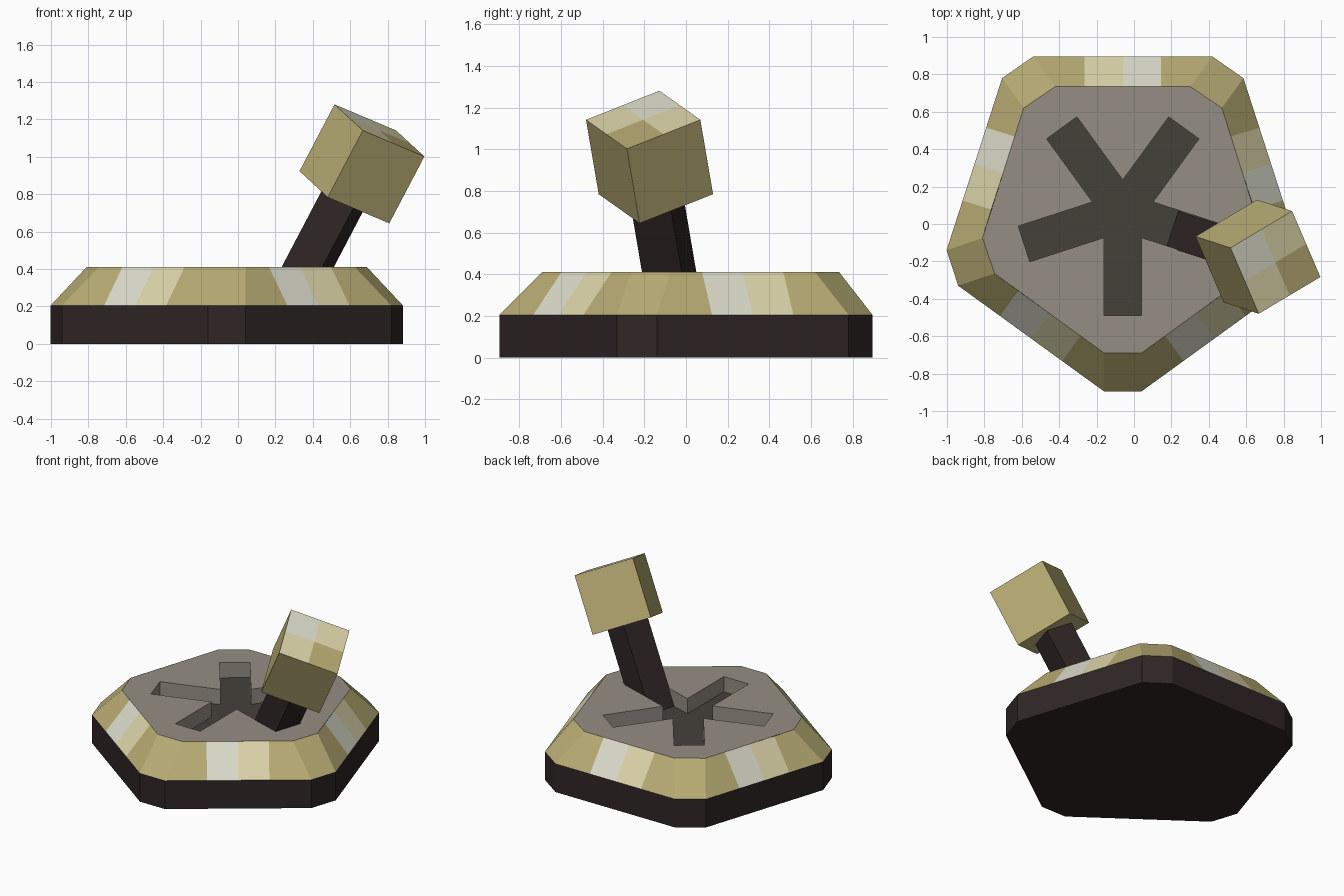
import bpy, bmesh, math
from mathutils import Vector, Matrix

if "Cube" in bpy.data.objects:
    bpy.data.objects.remove(bpy.data.objects["Cube"])


def material(name, rgb):
    lin = [((c / 255 + 0.055) / 1.055) ** 2.4 for c in rgb]
    m = bpy.data.materials.new(name)
    m.diffuse_color = (*lin, 1)
    m.use_nodes = True
    m.node_tree.nodes["Principled BSDF"].inputs["Base Color"].default_value = m.diffuse_color
    return m


DARK = material("dark_brown", (48, 37, 37))
TAN = material("tan", (184, 172, 116))
CREAM = material("cream", (221, 213, 170))
PALE = material("pale_grey", (220, 221, 204))
GREY = material("warm_grey", (150, 141, 132))
FLOOR = material("dark_grey", (69, 64, 57))


def make(name, bm, mats, matrix=Matrix()):
    me = bpy.data.meshes.new(name)
    bm.to_mesh(me)
    bm.free()
    for m in mats:
        me.materials.append(m)
    ob = bpy.data.objects.new(name, me)
    ob.matrix_world = matrix
    bpy.context.collection.objects.link(ob)
    return ob


def add(bm, pts, mat=0):
    f = bm.faces.new([bm.verts.new(p) for p in pts])
    f.material_index = mat


def weld(bm):
    bmesh.ops.remove_doubles(bm, verts=bm.verts, dist=1e-4)
    return bm


CX, CY = -0.06, 0.065
Z_MID, Z_TOP, Z_FLOOR = 0.205, 0.41, 0.30


# Clipped pentagon, clockwise from above; side i runs from point 2i to 2i+1
def outline(half):
    right = [(CX + w, y) for w, y in half]
    left = [(CX - w, y) for w, y in reversed(half)]
    pts = right + left
    return [Vector((x, y, 0)) for x, y in pts[-1:] + pts[:-1]]


outer = outline([(0.48, 0.895), (0.645, 0.78), (0.942, -0.14), (0.88, -0.33), (0.10, -0.895)])
inner = outline([(0.36, 0.735), (0.53, 0.62), (0.75, -0.075), (0.685, -0.265), (0.10, -0.69)])


def at(p, z):
    return Vector((p.x, p.y, z))


# Base skirt
bm = bmesh.new()
add(bm, [at(p, 0) for p in outer])
for i in range(10):
    a, b = outer[i], outer[(i + 1) % 10]
    add(bm, [at(b, 0), at(a, 0), at(a, Z_MID), at(b, Z_MID)])
make("base_skirt", weld(bm), [DARK])

# Sloped rim with a two-tone stripe in the middle of each long side
bm = bmesh.new()
for i in range(10):
    a, b = outer[i], outer[(i + 1) % 10]
    c, d = inner[i], inner[(i + 1) % 10]
    lo, hi = [a, b], [c, d]
    mats = [0]
    if i % 2 == 0:
        t = (b - a).normalized()
        lo = [a] + [(a + b) / 2 + t * s for s in (-0.205, 0, 0.205)] + [b]
        hi = [c] + [(c + d) / 2 + t * s for s in (-0.205, 0, 0.205)] + [d]
        mats = [0, 1, 2, 0]
    for k, m in enumerate(mats):
        add(bm, [at(lo[k + 1], Z_MID), at(lo[k], Z_MID), at(hi[k], Z_TOP), at(hi[k + 1], Z_TOP)], m)
make("sloped_rim", weld(bm), [TAN, CREAM, PALE])


# Top plate with a five-armed slot
def polar(deg):
    return Vector((math.cos(math.radians(deg)), math.sin(math.radians(deg)), 0))


centre = Vector((CX, CY, 0))
tips, notches = [], []
for k in range(5):
    d, n = polar(54 - 72 * k), polar(144 - 72 * k)
    tips.append((centre + d * 0.555 + n * 0.1, centre + d * 0.555 - n * 0.1))
    notches.append(centre + polar(90 - 72 * k) * 0.1 / math.sin(math.radians(36)))

bm = bmesh.new()
star = []
for k in range(5):
    star += [notches[k], *tips[k]]
    corner = [inner[(2 * k + 2) % 10], inner[2 * k + 1], tips[k][0], tips[k][1]]
    side = [inner[2 * k + 1], inner[2 * k], tips[k - 1][1], notches[k], tips[k][0]]
    add(bm, [at(p, Z_TOP) for p in corner])
    add(bm, [at(p, Z_TOP) for p in side])
for i, a in enumerate(star):
    b = star[(i + 1) % len(star)]
    add(bm, [at(a, Z_FLOOR), at(b, Z_FLOOR), at(b, Z_TOP), at(a, Z_TOP)])
add(bm, [at(p, Z_FLOOR) for p in reversed(star)], 1)
make("slotted_top_plate", weld(bm), [GREY, FLOOR])

# Tilted lever frame: w along the lever, v across the slot
tilt = math.radians(28.9)
v = polar(72)
w = polar(-18) * math.sin(tilt) + Vector((0, 0, math.cos(tilt)))
u = v.cross(w)
frame = Matrix((u, v, w)).transposed().to_4x4()
knob_pos = Vector((0.6625, -0.175, 0.9625))

# Lever rod, sunk just below the slot floor
length = (knob_pos.z - 0.23) / w.z
bm = bmesh.new()
bmesh.ops.create_cube(bm, size=1, matrix=Matrix.Diagonal((0.2, 0.2, length, 1)))
make("lever_rod", bm, [DARK], Matrix.Translation(knob_pos - w * length / 2) @ frame)

# Cube knob, with its top face split into four coloured quarters
S = 0.408
bm = bmesh.new()
bmesh.ops.create_cube(bm, size=S)
for axis in ((1, 0, 0), (0, 1, 0)):
    top = [f for f in bm.faces if f.normal.z > 0.9]
    geom = top + list({e for f in top for e in f.edges}) + list({p for f in top for p in f.verts})
    bmesh.ops.bisect_plane(bm, geom=geom, plane_co=(0, 0, 0), plane_no=axis)
    bm.normal_update()
for f in bm.faces:
    if f.normal.z > 0.9:
        c = f.calc_center_median()
        f.material_index = 1 if c.x * c.y < 0 else (0 if c.x > 0 else 2)
make("lever_knob", bm, [TAN, CREAM, PALE],
     Matrix.Translation(knob_pos) @ frame @ Matrix.Rotation(-math.pi / 4, 4, 'Z'))
